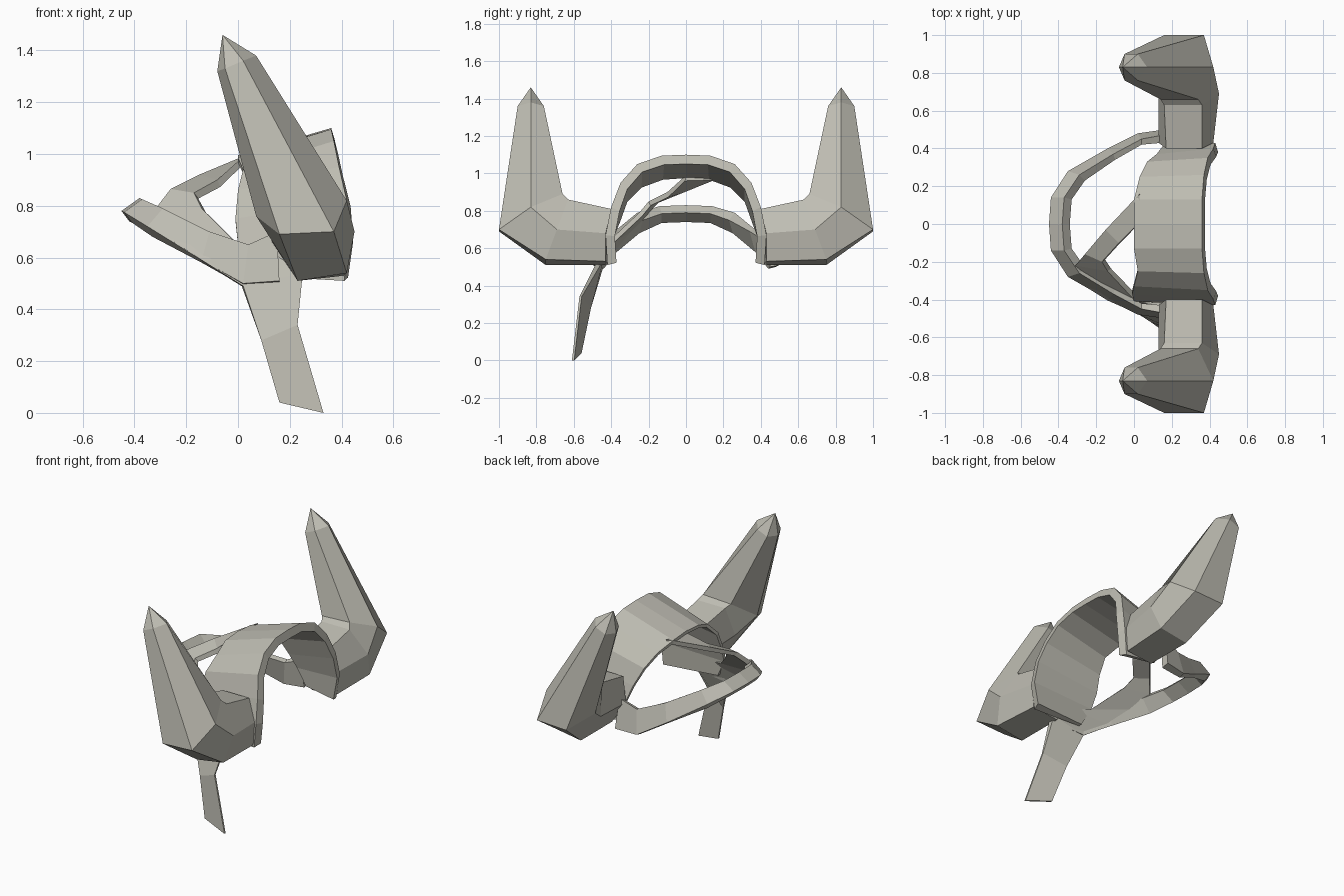
import bpy, bmesh, math
from mathutils import Vector

mat = bpy.data.materials.new("warm grey")
mat.diffuse_color = (0.52, 0.51, 0.45, 1)


def finish(bm, name):
    bmesh.ops.recalc_face_normals(bm, faces=bm.faces)
    me = bpy.data.meshes.new(name)
    bm.to_mesh(me)
    bm.free()
    me.materials.append(mat)
    ob = bpy.data.objects.new(name, me)
    bpy.context.collection.objects.link(ob)
    return ob


def loft(name, rings, tip=None):
    """Skin a list of closed rings, cap the ends (optionally with a point)."""
    bm = bmesh.new()
    rows = [[bm.verts.new(p) for p in r] for r in rings]
    n = len(rows[0])
    for a, b in zip(rows, rows[1:]):
        for i in range(n):
            j = (i + 1) % n
            bm.faces.new((a[i], a[j], b[j], b[i]))
    bm.faces.new(rows[0])
    if tip:
        t = bm.verts.new(tip)
        for i in range(n):
            bm.faces.new((rows[-1][i], rows[-1][(i + 1) % n], t))
    else:
        bm.faces.new(rows[-1])
    return finish(bm, name)


def flip(ring, s):
    return [(x, y * s, z) for x, y, z in ring]


# Horns: six-sided sweep, out from the headband then up to a point
horn = [
    [(.17, .40, .81), (.36, .40, .81), (.42, .43, .68), (.41, .43, .53), (.23, .43, .51), (.13, .43, .66)],
    [(.16, .63, .86), (.36, .63, .86), (.45, .69, .70), (.42, .75, .54), (.23, .75, .51), (.13, .69, .67)],
    [(.14, .66, .88), (.34, .66, .89), (.42, .83, .82), (.37, 1.0, .70), (.16, 1.0, .69), (.07, .83, .76)],
    [(-.05, .76, 1.33), (.02, .76, 1.36), (.07, .83, 1.38), (.02, .90, 1.36), (-.05, .90, 1.33), (-.08, .83, 1.32)],
]
for s, side in ((-1, "near"), (1, "far")):
    loft("horn_" + side, [flip(r, s) for r in horn], (-.06, .83 * s, 1.46))

# Headband: wide sloping arch, rows are front x,y,z / back y,z / back x far, near
band = [
    (.36, .13, 1.095, .13, .985, .00, .00),
    (.37, .26, 1.05, .25, .94, .03, .02),
    (.39, .35, .95, .33, .86, .07, .00),
    (.42, .40, .82, .37, .75, .12, -.01),
    (.43, .43, .67, .41, .65, .15, .00),
    (.41, .42, .51, .43, .53, .20, .06),
]


def inset(x, y, z, t, dx):
    d = Vector((0, y, z - .62)).normalized() * t
    return (x + dx, y - d.y, max(z - d.z, .5))


def band_ring(row, s):
    fx, fy, fz, by, bz, bfar, bnear = row
    bx = bfar if s > 0 else bnear
    return [(fx, fy * s, fz), (bx, by * s, bz),
            inset(bx, by * s, bz, .02, 0), inset(fx, fy * s, fz, .05, .015)]


top = [(.36, 0, 1.10), (0, 0, .995), (0, 0, .975), (.375, 0, 1.05)]
loft("headband", [band_ring(r, -1) for r in reversed(band)] + [top] + [band_ring(r, 1) for r in band])

# Rear loop: narrow band arching back around the head
loop = [
    [(-.45, 0, .78), (-.38, 0, .83), (-.34, 0, .79), (-.42, 0, .74)],
    [(-.44, .14, .775), (-.37, .14, .825), (-.33, .13, .785), (-.41, .13, .735)],
    [(-.35, .28, .72), (-.29, .26, .79), (-.26, .23, .75), (-.33, .25, .68)],
    [(-.14, .40, .59), (-.11, .37, .70), (-.10, .34, .69), (-.14, .37, .58)],
    [(.02, .48, .50), (.04, .45, .65), (.04, .42, .64), (.02, .44, .49)],
    [(.16, .50, .51), (.15, .47, .70), (.15, .43, .68), (.16, .45, .50)],
]
loft("rear_loop", [flip(r, -1) for r in loop[:0:-1]] + loop)

# Strap: crosses from the band top over the near side and hangs as a loose tail
left = [(.03, .16, .995), (-.15, -.03, .92), (-.26, -.16, .865), (-.31, -.22, .80), (-.34, -.28, .72),
        (-.14, -.405, .59), (.02, -.475, .49), (.09, -.52, .28), (.16, -.57, .04)]
right = [(.02, 0, .99), (-.08, -.10, .90), (-.17, -.20, .85), (-.14, -.25, .79), (0, -.40, .65),
         (.13, -.44, .62), (.25, -.47, .54), (.23, -.57, .34), (.33, -.61, 0)]
rings = []
for i, (a, b) in enumerate(zip(left, right)):
    t = .03 if i < 7 else .012
    d = (Vector((.05, 0, .5)) - (Vector(a) + Vector(b)) / 2).normalized() * t
    if i >= 7:
        d = Vector((0, t, 0))
    rings.append([a, b, tuple(Vector(b) + d), tuple(Vector(a) + d)])
loft("strap", rings)
